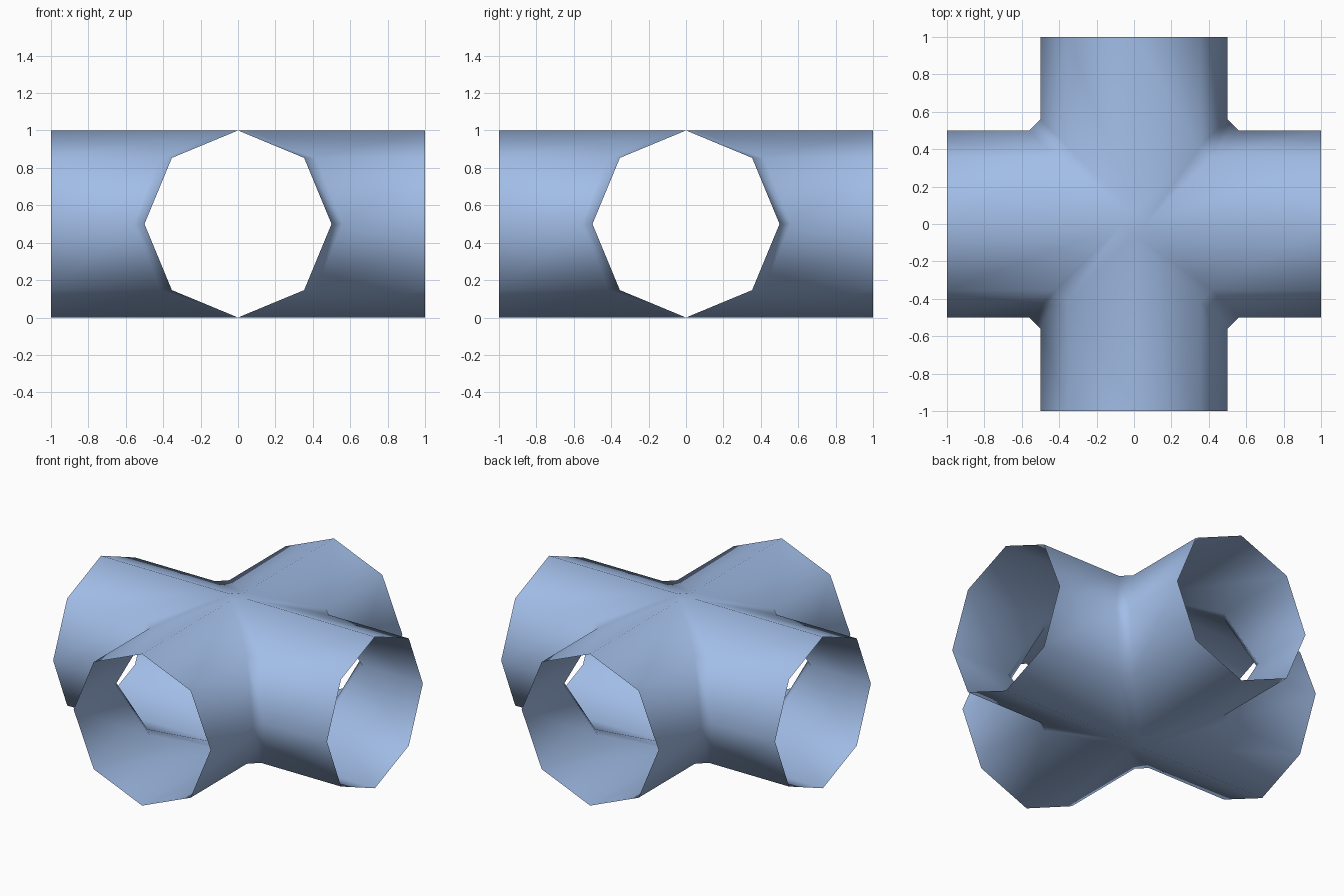
import bpy, bmesh
from math import sin, cos, pi, radians
from mathutils import Matrix

cube = bpy.data.objects.get("Cube")
if cube:
    bpy.data.objects.remove(cube, do_unlink=True)

RADIUS, REACH, CHAMFER, SIDES = 0.5, 1.0, 0.06, 8

blue = bpy.data.materials.new("pale_blue")
blue.use_nodes = True
colour = (0.36, 0.51, 0.8, 1)
blue.diffuse_color = colour
blue.node_tree.nodes["Principled BSDF"].inputs["Base Color"].default_value = colour

# Octagonal section with a corner at the top: (sideways, height)
ring = [(RADIUS * sin(2 * pi * i / SIDES), RADIUS + RADIUS * cos(2 * pi * i / SIDES))
        for i in range(SIDES)]

bm = bmesh.new()


def add_face(points, turn):
    bm.faces.new([bm.verts.new(turn @ Matrix.Translation(p).translation) for p in points])


for k in range(4):
    turn = Matrix.Rotation(k * pi / 2, 3, 'Z')
    # Open arm, mitred against its neighbours
    for i in range(SIDES):
        (s, z), (t, w) = ring[i], ring[(i + 1) % SIDES]
        add_face([(abs(s) + CHAMFER, s, z), (abs(t) + CHAMFER, t, w),
                  (REACH, t, w), (REACH, s, z)], turn)
    # Chamfer strip in the corner between two arms
    for i in range(SIDES // 2):
        (s, z), (t, w) = ring[i], ring[i + 1]
        add_face([(s + CHAMFER, s, z), (s, s + CHAMFER, z),
                  (t, t + CHAMFER, w), (t + CHAMFER, t, w)], turn)

# Small diamonds where the ridges meet, above and below
for z in (0, 2 * RADIUS):
    add_face([(CHAMFER, 0, z), (0, CHAMFER, z), (-CHAMFER, 0, z), (0, -CHAMFER, z)],
             Matrix.Identity(3))

bmesh.ops.remove_doubles(bm, verts=bm.verts[:], dist=0.001)
bmesh.ops.recalc_face_normals(bm, faces=bm.faces[:])
# Make sure the shell faces outward
bm.faces.ensure_lookup_table()
top = max(bm.faces, key=lambda f: f.calc_center_median().z)
if top.normal.z < 0:
    bmesh.ops.reverse_faces(bm, faces=bm.faces[:])
for f in bm.faces:
    f.smooth = True

mesh = bpy.data.meshes.new("cross_pipe")
bm.to_mesh(mesh)
bm.free()
mesh.materials.append(blue)
pipe = bpy.data.objects.new("cross_pipe", mesh)
bpy.context.collection.objects.link(pipe)
